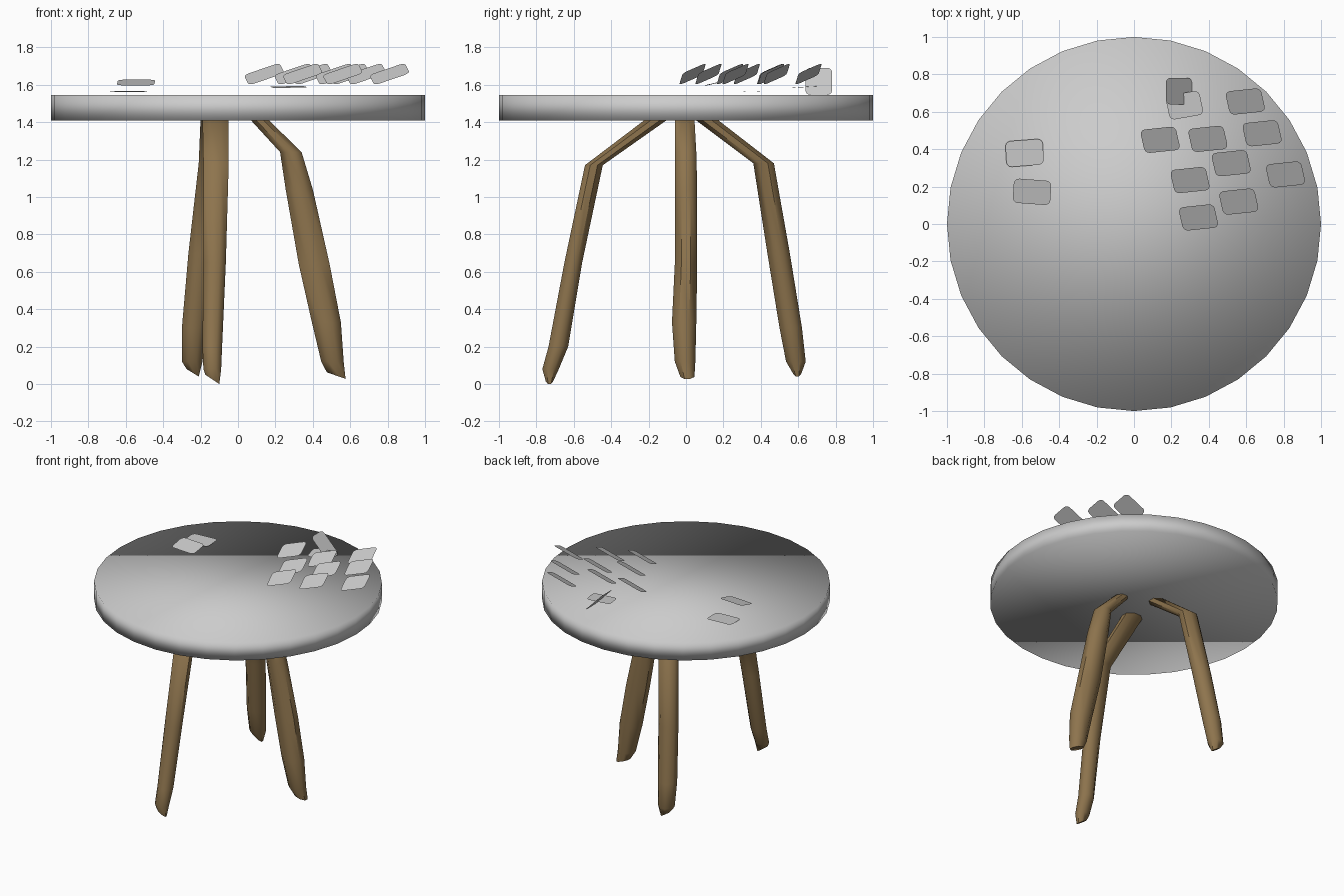
import bpy, bmesh, math
from mathutils import Vector

if "Cube" in bpy.data.objects:
    bpy.data.objects.remove(bpy.data.objects["Cube"])


def material(name, rgb):
    m = bpy.data.materials.new(name)
    m.diffuse_color = (*rgb, 1)
    m.use_nodes = True
    m.node_tree.nodes["Principled BSDF"].inputs["Base Color"].default_value = m.diffuse_color
    return m


GREY = material("light grey", (0.6, 0.6, 0.6))
BROWN = material("wood brown", (0.27, 0.175, 0.075))


def finish(name, bm, mat, smooth, closed=True):
    if closed:
        bmesh.ops.recalc_face_normals(bm, faces=bm.faces)
    for f in bm.faces:
        f.smooth = smooth
    me = bpy.data.meshes.new(name)
    bm.to_mesh(me)
    bm.free()
    me.materials.append(mat)
    ob = bpy.data.objects.new(name, me)
    bpy.context.collection.objects.link(ob)
    return ob


# Table top: one softly shaded 32-sided disc
bm = bmesh.new()
bmesh.ops.create_cone(bm, cap_ends=True, segments=32, radius1=1, radius2=1, depth=0.135)
bmesh.ops.translate(bm, verts=bm.verts, vec=(0, 0, 1.477))
finish("table_top", bm, GREY, True)


# Legs: lofted through rings given as (z, x0, x1, y0, y1); the foot is cut at a slant
def leg(name, rings, slant):
    bm = bmesh.new()
    loops = []
    for i, (z, x0, x1, y0, y1) in enumerate(rings):
        loop = []
        for k in range(8):
            a = math.radians(22.5 + 45 * k)
            cx, cy = math.cos(a) / 0.924, math.sin(a) / 0.924
            drop = slant * cx / 2 if i == len(rings) - 1 else 0
            loop.append(bm.verts.new(((x0 + x1) / 2 + cx * (x1 - x0) / 2,
                                      (y0 + y1) / 2 + cy * (y1 - y0) / 2, z - drop)))
        loops.append(loop)
    for a, b in zip(loops, loops[1:]):
        for k in range(8):
            bm.faces.new((a[k], a[(k + 1) % 8], b[(k + 1) % 8], b[k]))
    bm.faces.new(loops[0])
    bm.faces.new(loops[-1])
    ob = finish(name, bm, BROWN, True)
    bpy.context.view_layer.objects.active = ob
    ob.select_set(True)
    bpy.ops.object.shade_smooth_by_angle(angle=math.radians(50))
    ob.select_set(False)


leg("front_leg", [(1.42, -.19, -.05, -.21, -.09), (1.17, -.185, -.05, -.54, -.445),
                  (.65, -.185, -.065, -.65, -.555), (.2, -.19, -.085, -.735, -.63),
                  (.08, -.185, -.09, -.768, -.68), (.025, -.175, -.1, -.75, -.71)], 0.05)
leg("back_leg", [(1.42, -.2, -.06, .04, .16), (1.18, -.21, -.075, .36, .47),
                 (.7, -.265, -.13, .435, .555), (.3, -.3, -.17, .5, .62),
                 (.12, -.3, -.19, .535, .64), (.06, -.275, -.21, .575, .615)], 0.04)
leg("right_leg", [(1.42, .06, .155, -.06, .045), (1.24, .225, .34, -.06, .055),
                  (1.04, .255, .4, -.06, .06), (.64, .325, .49, -.06, .06),
                  (.33, .395, .55, -.075, .055), (.12, .445, .565, -.06, .05),
                  (.045, .475, .575, -.03, .045)], 0.035)


# Cards: thin rounded plates spanned by two edge vectors
def card(name, centre, u, v, r=0.14):
    bm = bmesh.new()
    c, u, v = Vector(centre), Vector(u), Vector(v)
    ru, rv = r, r * u.length / v.length
    verts = []
    for q, (sx, sy) in enumerate(((1, 1), (-1, 1), (-1, -1), (1, -1))):
        for k in range(4):
            a = math.radians(90 * q + 30 * k)
            s = sx * (0.5 - ru) + ru * math.cos(a)
            t = sy * (0.5 - rv) + rv * math.sin(a)
            verts.append(bm.verts.new(c + u * s + v * t))
    bm.faces.new(verts)
    finish(name, bm, GREY, False, closed=False)


# Cluster of tilted cards floating over the right of the table
for i, (x, y) in enumerate(((.14, .45), (.395, .455), (.3, .235), (.52, .325), (.345, .035),
                            (.56, .12), (.81, .265), (.685, .485), (.595, .655))):
    card(f"tilted_card_{i + 1}", (x, y, 1.657), (.19, .02, .065), (-.028, .125, .055))

# Loose cards: one steep, three nearly flat
card("steep_card", (.24, .71, 1.618), (.14, 0, -.145), (0, .14, 0))
card("flat_card_back", (.27, .635, 1.588), (.18, .032, .004), (-.027, .128, .008))
card("flat_card_left_back", (-.585, .38, 1.565), (.2, .015, 0), (-.008, .138, .005))
card("flat_card_left_front", (-.545, .172, 1.612), (.2, -.015, 0), (.008, .13, .03))
